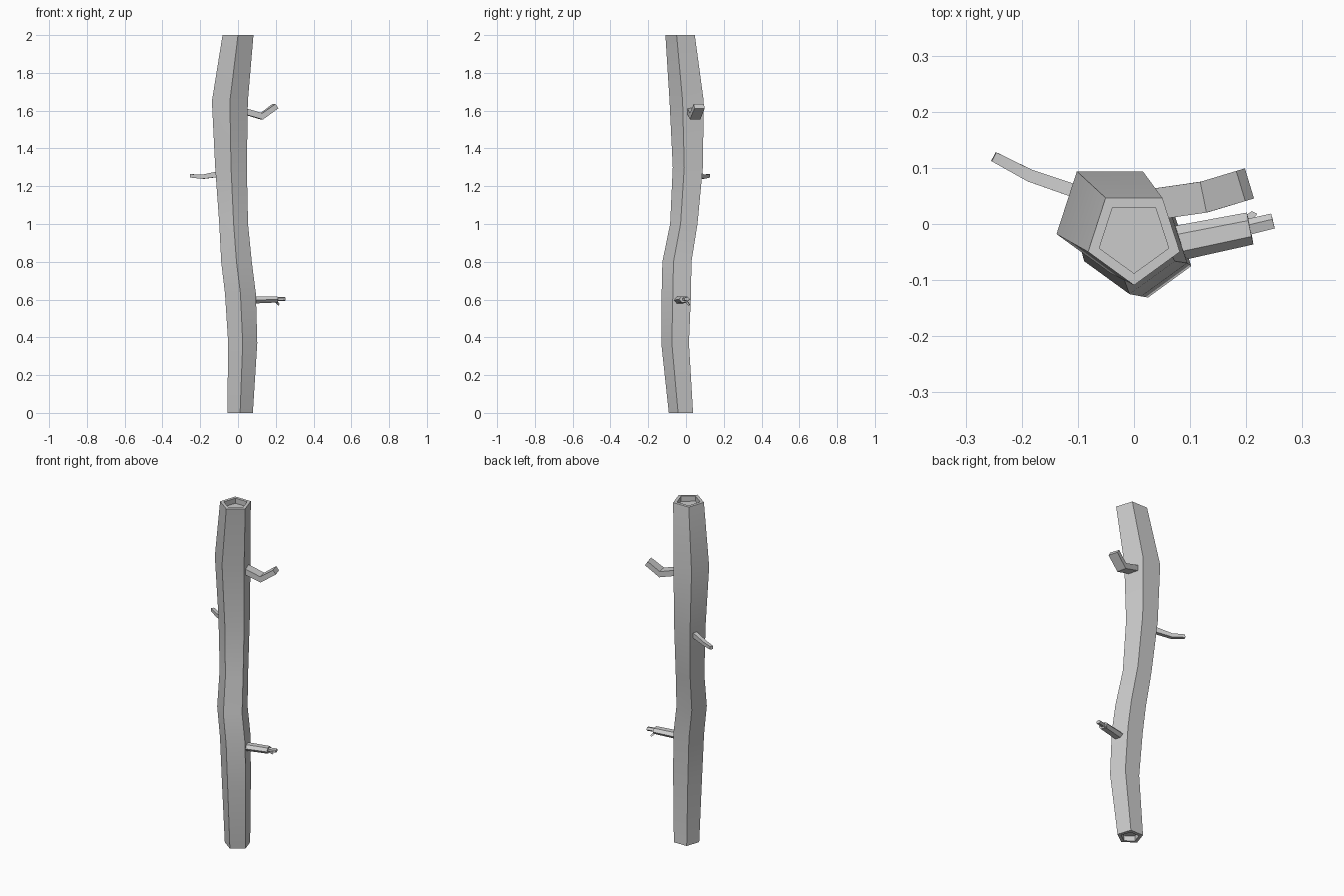
import bpy, bmesh, math
from mathutils import Vector

if "Cube" in bpy.data.objects:
    bpy.data.objects.remove(bpy.data.objects["Cube"])


def ring(bm, centre, u, v, sides, start):
    """Polygon ring round centre, u and v are the half-axis vectors."""
    pts = []
    for i in range(sides):
        a = start + math.tau * i / sides
        pts.append(bm.verts.new(centre + u * math.cos(a) + v * math.sin(a)))
    return pts


def bridge(bm, a, b):
    n = len(a)
    for i in range(n):
        j = (i + 1) % n
        bm.faces.new((a[i], a[j], b[j], b[i]))


def finish(bm, name, angle):
    bmesh.ops.recalc_face_normals(bm, faces=bm.faces)
    mesh = bpy.data.meshes.new(name)
    bm.to_mesh(mesh)
    bm.free()
    ob = bpy.data.objects.new(name, mesh)
    bpy.context.collection.objects.link(ob)
    bpy.ops.object.select_all(action='DESELECT')
    ob.select_set(True)
    bpy.context.view_layer.objects.active = ob
    bpy.ops.object.shade_smooth_by_angle(angle=math.radians(angle))
    return ob


def twig(name, stations, sides, start):
    """Stations: x, y, z, half width, half height."""
    bm = bmesh.new()
    pts = [Vector(s[:3]) for s in stations]
    rings = []
    for i, s in enumerate(stations):
        d = (pts[min(i + 1, len(pts) - 1)] - pts[max(i - 1, 0)]).normalized()
        side = Vector((0, 0, 1)).cross(d).normalized()
        up = d.cross(side)
        rings.append(ring(bm, pts[i], side * s[3], up * s[4], sides, start))
    for a, b in zip(rings, rings[1:]):
        bridge(bm, a, b)
    bm.faces.new(rings[0])
    bm.faces.new(rings[-1])
    return finish(bm, name, 35)


# Crooked five-sided trunk with a shallow recess at each end: x, y, z, radius
trunk = [(.01, -.022, .03, .05), (.01, -.022, 0, .05), (.011, -.02, 0, .071),
         (.025, -.05, .37, .081), (.013, -.043, .63, .086),
         (-.008, -.04, .8, .085), (-.023, -.004, 1.0, .08),
         (-.037, .018, 1.3, .088), (-.043, .013, 1.65, .1),
         (0, -.023, 2, .086), (0, -.023, 2, .065), (0, -.023, 1.97, .065)]
bm = bmesh.new()
rings = [ring(bm, Vector((x, y, z)), Vector((r, 0, 0)), Vector((0, r, 0)),
              5, -math.pi / 2) for x, y, z, r in trunk]
for a, b in zip(rings, rings[1:]):
    bridge(bm, a, b)
bm.faces.new(rings[0])
bm.faces.new(rings[-1])
finish(bm, "trunk", 35)

# Bent square-sided branch near the top
Q = math.sqrt(2)
twig("upper_branch", [(.0, .03, 1.607, .028 * Q, .016 * Q),
                      (.125, .048, 1.57, .028 * Q, .017 * Q),
                      (.198, .07, 1.624, .028 * Q, .014 * Q)], 4, math.pi / 4)

# Thin twig on the left
twig("left_twig", [(-.08, .05, 1.268, .012 * Q, .016 * Q),
                   (-.185, .086, 1.25, .011 * Q, .011 * Q),
                   (-.25, .12, 1.255, .009 * Q, .009 * Q)], 4, math.pi / 4)

# Broken stub low on the right, with a narrow core and a splinter
twig("lower_branch", [(.05, -.04, .596, .032, .021),
                      (.207, -.008, .601, .029, .019)], 6, 0)
twig("lower_branch_core", [(.19, -.01, .602, .016, .011),
                           (.248, .004, .603, .015, .011)], 5, 0)
twig("lower_branch_splinter", [(.195, -.002, .595, .012, .009),
                               (.215, .018, .572, .007, .006)], 3, 0)
